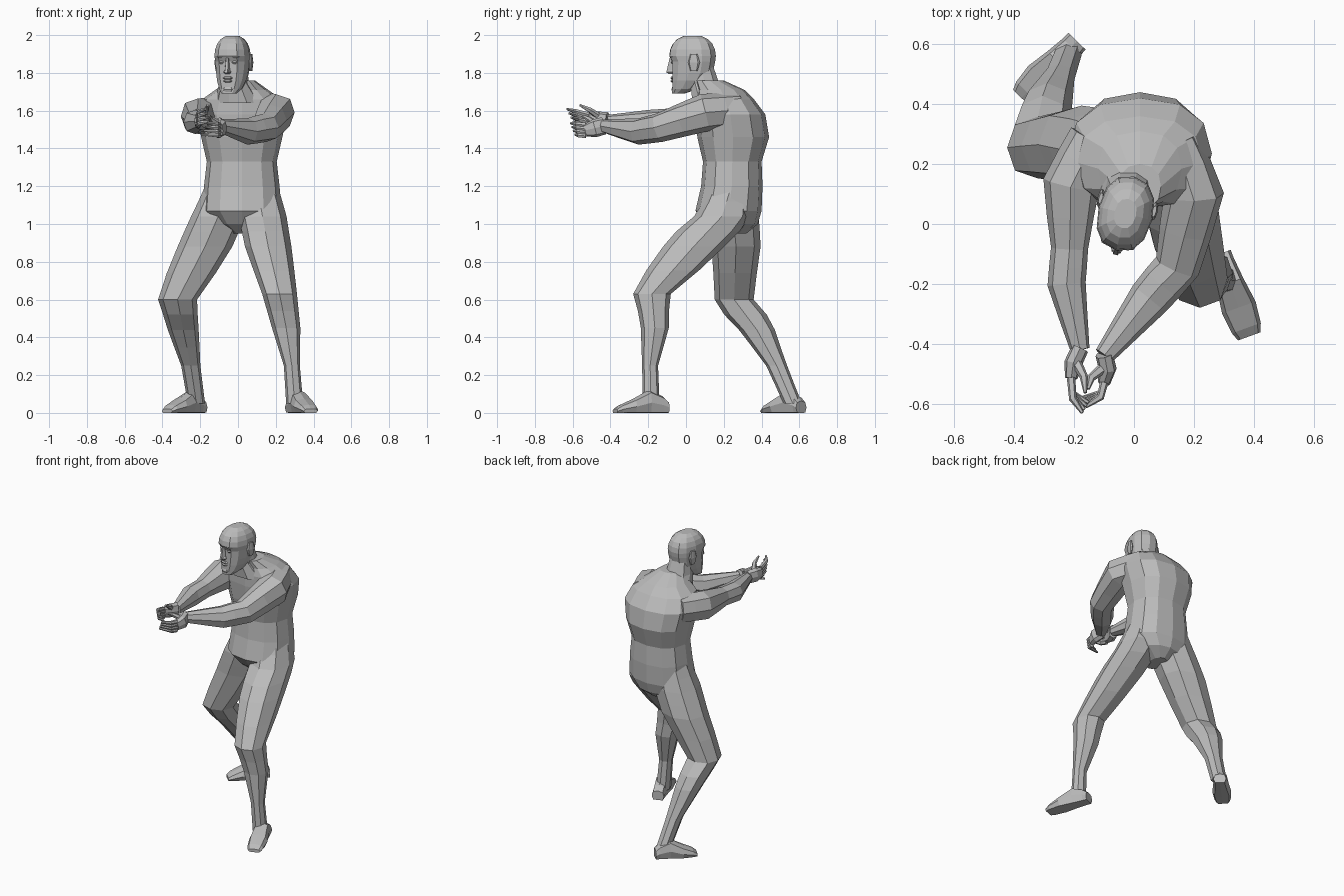
import bpy, bmesh, math
from mathutils import Vector, Matrix

cube = bpy.data.objects.get("Cube")
if cube:
    bpy.data.objects.remove(cube, do_unlink=True)

clay = bpy.data.materials.new("clay grey")
clay.use_nodes = True
grey = (.5, .5, .5, 1)
clay.diffuse_color = grey
clay.node_tree.nodes["Principled BSDF"].inputs["Base Color"].default_value = grey

UP = Vector((0, 0, 1))


def oval(sides, power=.85):
    """Unit cross-section, squarer as the power drops."""
    points = []
    for i in range(sides):
        angle = math.tau * i / sides
        c, s = math.cos(angle), math.sin(angle)
        points.append((math.copysign(abs(c) ** power, c),
                       math.copysign(abs(s) ** power, s)))
    return points


def skin(name, rings, matrix=Matrix()):
    """Bridge rings of points into a closed, flat-shaded part on the ground or above."""
    bm = bmesh.new()
    loops = [[bm.verts.new((p.x, p.y, max(p.z, 0))) for p in ring] for ring in rings]
    for low, high in zip(loops, loops[1:]):
        for i in range(len(low)):
            bm.faces.new((low[i - 1], low[i], high[i], high[i - 1]))
    bm.faces.new(loops[0])
    bm.faces.new(loops[-1])
    bmesh.ops.recalc_face_normals(bm, faces=bm.faces[:])
    bm.transform(matrix)
    mesh = bpy.data.meshes.new(name)
    bm.to_mesh(mesh)
    bm.free()
    mesh.materials.append(clay)
    part = bpy.data.objects.new(name, mesh)
    bpy.context.collection.objects.link(part)


def level_ring(centre, half_x, half_y, sides):
    return [centre + Vector((c * half_x, s * half_y, 0)) for c, s in oval(sides)]


def refine(joints):
    """Halve each bone and blend the radius between its joints."""
    stations = [Vector(joints[0])]
    for start, end in zip(joints, joints[1:]):
        stations.append(Vector(start).lerp(Vector(end), .5))
        stations.append(Vector(end))
    return stations


def directions(centres):
    last = len(centres) - 1
    return [(centres[min(i + 1, last)] - centres[max(i - 1, 0)]).normalized()
            for i in range(last + 1)]


def leg(name, joints):
    """Level sections, widened where the bone leans so thickness stays true."""
    stations = refine(joints)
    centres = [station.xyz for station in stations]
    rings = []
    for station, centre, along in zip(stations, centres, directions(centres)):
        radius = station.w
        rings.append(level_ring(centre, radius * math.hypot(1, along.x / along.z),
                                radius * math.hypot(1, along.y / along.z), 8))
    skin(name, rings)


def tube(name, stations, height=1, sides=8):
    """Sections square to a path; height scales them upright."""
    centres = [station.xyz for station in stations]
    rings = []
    for station, centre, along in zip(stations, centres, directions(centres)):
        across = along.cross(UP).normalized()
        upright = across.cross(along) * height
        rings.append([centre + (across * c + upright * s) * station.w
                      for c, s in oval(sides)])
    skin(name, rings)


def joint(point, radius):
    return Vector((*point, radius))


# Torso: height, half width, front and back
torso = [(.95, .05, .16, .32), (1, .14, .1, .38), (1.07, .21, .05, .4),
         (1.2, .2, .08, .405), (1.33, .185, .09, .4), (1.46, .215, .06, .44),
         (1.58, .24, .05, .42), (1.66, .21, .05, .36), (1.71, .14, .06, .31),
         (1.76, .07, .05, .2)]
skin("torso", [level_ring(Vector((.02, (front + back) / 2, z)), half, (back - front) / 2, 12)
               for z, half, front, back in torso])

# Neck leans forward and narrows towards the skull
neck = refine([(0, .16, 1.64, .13), (-.02, .1, 1.74, .08), (-.02, .08, 1.84, .065)])
skin("neck", [level_ring(s.xyz, s.w, s.w, 10) for s in neck])

# Legs: pelvis, hip, thigh, knee, calf, shin and ankle
leg("left_leg", [(.1, .24, 1.2, .11), (.13, .19, 1.04, .125), (.16, .04, .88, .12),
                 (.22, -.18, .63, .09), (.255, -.165, .45, .074),
                 (.285, -.19, .25, .042), (.3, -.185, .05, .045)])
leg("right_leg", [(-.06, .25, 1.2, .11), (-.105, .25, 1.04, .135), (-.175, .265, .88, .13),
                  (-.32, .255, .6, .1), (-.29, .375, .44, .08),
                  (-.25, .48, .25, .05), (-.22, .565, .05, .045)])

# Feet: fraction along the flat sole and instep half height
instep = [(0, .035), (.1, .05), (.35, .068), (.65, .042), (.9, .024), (1, .012)]
feet = {"left": ((.285, -.1), (.385, -.375)), "right": ((-.19, .61), (-.375, .42))}
for side, (heel, toe) in feet.items():
    heel, toe = Vector(heel), Vector(toe)
    rings = []
    forward = (toe - heel).normalized()
    across = Vector((forward.y, -forward.x, 0))
    for f, rise in instep:
        centre = heel.lerp(toe, f).to_3d() + UP * rise * .8
        half = .04 + .02 * math.sin(math.pi * f ** 2)
        rings.append([centre + across * c * half + UP * s * rise for c, s in oval(8, .75)])
    skin(side + "_foot", rings)

# Arms: shoulder blade, shoulder, elbow, forearm and wrist
tube("left_arm", refine([(.13, .27, 1.61, .09), (.2, .1, 1.59, .1), (.145, -.14, 1.51, .077),
                         (.05, -.25, 1.49, .07), (-.1, -.44, 1.52, .034)]))
tube("right_arm", refine([(-.13, .28, 1.58, .09), (-.21, .13, 1.57, .095),
                          (-.215, -.08, 1.55, .062), (-.225, -.2, 1.54, .064),
                          (-.18, -.42, 1.545, .032)]))


def hand(side, wrist, knuckles, reach, curl):
    """Upright palm, four fingers that curl more towards the little one, and a thumb."""
    wrist, knuckles, reach = Vector(wrist), Vector(knuckles), Vector(reach)
    inward = Vector((curl, 0, 0))
    middle = wrist.lerp(knuckles, .5) - inward * .2
    tube(side + "_palm", [joint(wrist, .029), joint(middle, .03),
                          joint(knuckles, .021)], height=1.6)
    for i, finger in enumerate(("little", "ring", "middle", "index")):
        spread = UP * (i - 1.5) * .019
        root = knuckles + spread
        bend = root + reach * (.45 + .05 * i)
        tip = root + reach * (.7 + .1 * i) + inward * (1.3 - .2 * i)
        tube(f"{side}_{finger}_finger",
             [joint(root, .014), joint(bend, .013), joint(tip, .006)], sides=6)
    base = middle + inward * .3 + UP * .025
    bend = base + reach * .4 + inward * .5 + UP * .02
    tip = bend + reach * .45 + UP * .012
    tube(side + "_thumb", [joint(base, .018), joint(bend, .014), joint(tip, .006)], sides=6)


# Hands cupped towards each other
hand("left", (-.1, -.435, 1.52), (-.1, -.53, 1.495), (-.02, -.08, .01), -.06)
hand("right", (-.18, -.415, 1.545), (-.21, -.515, 1.55), (.01, -.115, .03), .04)

# Head: jaw sections, then a rounded skull, turned to its right
turn = Matrix.Translation((-.03, .03, 0)) @ Matrix.Rotation(-.24, 4, 'Z')
jaw = [(1.69, .04, -.04), (1.715, .06, .03), (1.76, .077, .085),
       (1.8, .084, .115), (1.86, .09, .128)]
rings = [level_ring(Vector((0, (back - .105) / 2, z)), half, (back + .105) / 2, 12)
         for z, half, back in jaw]
for i in range(5):
    angle = math.radians(18 * i)
    shrink = math.cos(angle) ** .8
    rings.append(level_ring(Vector((0, .005, 1.89 + .11 * math.sin(angle))),
                            .092 * shrink, .127 * shrink, 12))
skin("head", rings, turn)


def lump(name, centre, size):
    """Small faceted swelling on the head."""
    centre, size = Vector(centre), Vector(size)
    rings = []
    for step, shrink in ((-1, .6), (0, 1), (1, .6)):
        rings.append(level_ring(centre + UP * size.z * step,
                                size.x * shrink, size.y * shrink, 8))
    skin(name, rings, turn)


# Face on the centre line
lump("nostrils", (0, -.11, 1.805), (.021, .024, .012))
skin("nose_bridge", [level_ring(Vector((0, -.11, z)), half, depth, 6)
                     for z, half, depth in ((1.8, .015, .03), (1.88, .008, .01))], turn)
lump("upper_lip", (0, -.1, 1.773), (.027, .016, .008))
lump("lower_lip", (0, -.1, 1.757), (.024, .015, .008))
lump("chin", (0, -.09, 1.712), (.03, .02, .022))

# Paired features
for side, sign in (("left", 1), ("right", -1)):
    lump(side + "_eye", (sign * .034, -.085, 1.856), (.018, .02, .01))
    lump(side + "_brow", (sign * .034, -.09, 1.885), (.028, .023, .01))
    lump(side + "_ear", (sign * .092, .035, 1.855), (.011, .032, .045))
